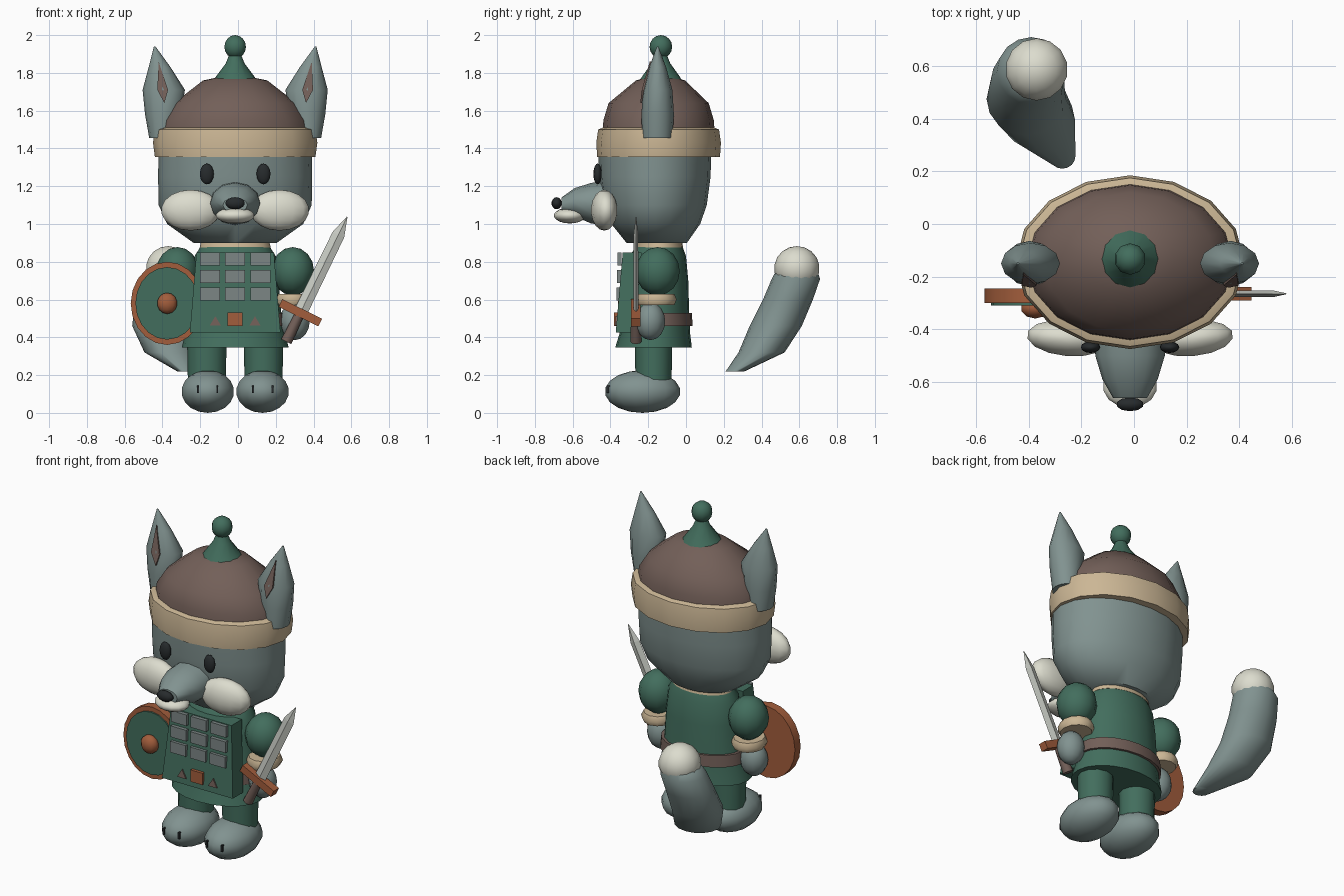
import bpy, bmesh, math
from mathutils import Matrix, Vector

if "Cube" in bpy.data.objects:
    bpy.data.objects.remove(bpy.data.objects["Cube"])

X0 = -0.015  # centre line of the figure


def mat(name, r, g, b):
    m = bpy.data.materials.new(name)
    m.diffuse_color = (r, g, b, 1)
    m.use_nodes = True
    m.node_tree.nodes["Principled BSDF"].inputs["Base Color"].default_value = m.diffuse_color
    return m


FUR = mat("grey fur", .22, .29, .28)
GREEN = mat("green cloth", .055, .155, .11)
BROWN = mat("brown leather", .17, .115, .098)
BEIGE = mat("beige trim", .60, .47, .30)
WHITE = mat("white fur", .72, .72, .62)
COPPER = mat("copper", .36, .11, .045)
BLACK = mat("black", .02, .024, .026)
STEEL = mat("grey steel", .20, .24, .235)
BLADE = mat("blade metal", .58, .60, .55)


def finish(name, bm, m, angle=40):
    bmesh.ops.recalc_face_normals(bm, faces=bm.faces)
    me = bpy.data.meshes.new(name)
    bm.to_mesh(me)
    bm.free()
    me.materials.append(m)
    ob = bpy.data.objects.new(name, me)
    bpy.context.collection.objects.link(ob)
    if angle:
        bpy.ops.object.select_all(action='DESELECT')
        ob.select_set(True)
        bpy.context.view_layer.objects.active = ob
        bpy.ops.object.shade_smooth_by_angle(angle=math.radians(angle))
    return ob


def loft(name, rings, m, n=16, axis='z', angle=50):
    """Skin ellipses (cx, cy, cz, r1, r2) standing across the given axis."""
    bm = bmesh.new()
    loops = []
    for cx, cy, cz, r1, r2 in rings:
        loop = []
        for i in range(n):
            a = 2 * math.pi * i / n
            u, v = r1 * math.cos(a), r2 * math.sin(a)
            loop.append(bm.verts.new((cx + u, cy + v, cz) if axis == 'z' else (cx + u, cy, cz + v)))
        loops.append(loop)
    for a, b in zip(loops, loops[1:]):
        for i in range(n):
            j = (i + 1) % n
            bm.faces.new((a[i], a[j], b[j], b[i]))
    bm.faces.new(loops[0])
    bm.faces.new(loops[-1])
    return finish(name, bm, m, angle)


def ball(name, c, r, m, u=14, v=9, rot=0):
    bm = bmesh.new()
    bmesh.ops.create_uvsphere(bm, u_segments=u, v_segments=v, radius=1)
    bm.transform(Matrix.Translation(c) @ Matrix.Rotation(rot, 4, 'Z') @ Matrix.Diagonal((*r, 1)))
    return finish(name, bm, m, 60)


def box(name, c, size, m):
    bm = bmesh.new()
    bmesh.ops.create_cube(bm, size=1)
    bm.transform(Matrix.Translation(c) @ Matrix.Diagonal((*size, 1)))
    return finish(name, bm, m, 0)


def slab(name, pts, depth, m):
    """Flat outline pushed back along +y."""
    bm = bmesh.new()
    f = bm.faces.new([bm.verts.new(p) for p in pts])
    ext = bmesh.ops.extrude_face_region(bm, geom=[f], use_keep_orig=True)
    bmesh.ops.translate(bm, vec=(0, depth, 0),
                        verts=[g for g in ext['geom'] if isinstance(g, bmesh.types.BMVert)])
    return finish(name, bm, m, 0)


# Head
loft("head", [(X0, -.155, .90, .22, .16), (X0, -.16, 1.0, .36, .235), (X0, -.165, 1.10, .405, .275),
              (X0, -.165, 1.25, .408, .295), (X0, -.165, 1.42, .405, .30)], FUR, 20)
loft("snout", [(X0, -.40, 1.11, .135, .115), (X0, -.50, 1.11, .132, .108), (X0, -.59, 1.115, .105, .075),
               (X0, -.66, 1.10, .065, .04)], FUR, 12, 'y')
ball("lower_muzzle", (X0, -.615, 1.045), (.105, .085, .042), WHITE)
ball("nose", (X0, -.685, 1.11), (.054, .027, .032), BLACK, 10, 7)

# Hat
HY = -.145
loft("hat_band", [(X0, HY, 1.355, .425, .325), (X0, HY, 1.43, .435, .33), (X0, HY, 1.50, .425, .32),
                  (X0, HY, 1.512, .39, .29)], BEIGE)
loft("hat_dome", [(X0, HY, 1.49, .395, .297), (X0, HY, 1.55, .385, .292), (X0, HY, 1.64, .325, .265),
                  (X0, -.135, 1.76, .17, .13), (X0, -.135, 1.785, .05, .04)], BROWN)
loft("hat_peak", [(X0, -.133, 1.75, .122, .118), (X0, -.133, 1.78, .102, .10), (X0, -.133, 1.85, .05, .05),
                  (X0, -.133, 1.90, .03, .03)], GREEN, 12)
ball("hat_bobble", (X0, -.133, 1.938), (.06, .06, .062), GREEN, 10, 8)

# Torso
loft("tunic", [(X0, -.172, .345, .283, .203), (X0, -.165, .42, .265, .187), (X0, -.155, .52, .245, .172),
               (X0, -.15, .70, .23, .162), (X0, -.15, .83, .215, .15), (X0, -.14, .885, .18, .12)], GREEN, 20)
loft("belt", [(X0, -.155, .46, .27, .19), (X0, -.155, .53, .262, .186)], BROWN, 20)
loft("collar", [(X0, -.14, .875, .188, .125), (X0, -.14, .91, .18, .118)], BEIGE, 20)
slab("front_panel", [(X0 - .205, -.335, .85), (X0 + .205, -.335, .85),
                     (X0 + .24, -.372, .425), (X0 - .24, -.372, .425)], .10, GREEN)
for r in range(3):
    for c in range(3):
        box("armour_plate", (X0 + (c - 1) * .134, -.352 - .003 * r, .815 - .093 * r), (.105, .022, .068), STEEL)
box("buckle", (X0, -.372, .495), (.08, .02, .072), COPPER)

# Paired parts
for s, side in ((-1, "right"), (1, "left")):
    def X(d):
        return X0 + s * d

    loft(side + "_ear", [(X(.385), -.152, 1.455, .07, .08), (X(.382), -.15, 1.58, .095, .086),
                         (X(.378), -.15, 1.71, .112, .078), (X(.40), -.15, 1.83, .058, .045),
                         (X(.426), -.15, 1.94, .004, .004)], FUR, 12)
    slab(side + "_inner_ear", [(X(.405), -.192, 1.86), (X(.355), -.234, 1.71),
                               (X(.375), -.242, 1.64), (X(.412), -.234, 1.71)], .04, BROWN)
    ball(side + "_eye", (X(.15), -.468, 1.265), (.037, .022, .055), BLACK, 12, 8)
    ball(side + "_cheek", (X(.235), -.433, 1.073), (.16, .07, .108), WHITE, 14, 9, s * .08)

    # Arm
    ball(side + "_sleeve", (X(.305), -.15, .75), (.113, .117, .128), GREEN, 12, 8)
    loft(side + "_cuff", [(X(.305), -.157, .572, .085, .095), (X(.305), -.157, .60, .10, .108),
                          (X(.305), -.157, .63, .085, .095)], BEIGE, 12, angle=60)
    ball(side + "_hand", (X(.315), -.188, .485), (.08, .078, .1), FUR, 12, 8)

    # Leg and foot
    loft(side + "_leg", [(X(.15), -.172, .15, .10, .095), (X(.15), -.172, .40, .105, .10)], GREEN, 12)
    ball(side + "_foot", (X(.145), -.23, .113), (.143, .2, .113), FUR)
    for d in (.095, .197):
        box("claw", (X(d), -.405, .125), (.01, .03, .04), BLACK)
    slab("panel_stud", [(X(.105 + .03), -.376, .462), (X(.105 - .03), -.376, .462), (X(.105), -.372, .512)],
         .02, BROWN)

# Shield
SX, SZ = -.375, .58
loft("shield_rim", [(SX, -.245, SZ, .193, .22), (SX, -.30, SZ, .193, .22)], COPPER, 20, 'y')
loft("shield_face", [(SX, -.29, SZ, .168, .192), (SX, -.309, SZ, .168, .192)], GREEN, 20, 'y')
ball("shield_boss", (SX, -.32, SZ), (.056, .04, .056), COPPER, 10, 7)

# Sword, built upright and then leaned outwards
blade = loft("sword_blade", [(0, 0, 0, .036, .013), (0, 0, .46, .034, .012), (0, 0, .565, .002, .002)],
             BLADE, 4, angle=0)
guard = box("sword_guard", (0, 0, 0), (.235, .05, .045), COPPER)
grip = loft("sword_grip", [(0, 0, -.17, .03, .03), (0, 0, 0, .025, .025)], BROWN, 8)
for ob in (blade, guard, grip):
    ob.location = (.33, -.265, .53)
    ob.rotation_euler.y = math.radians(26)

# Tail
loft("tail", [(-.272, .26, .22, .05, .05), (-.36, .40, .32, .135, .122), (-.41, .475, .46, .15, .138),
              (-.405, .54, .60, .14, .132), (-.39, .582, .71, .13, .128), (-.375, .587, .77, .10, .10)],
     FUR, 16, angle=60)
ball("tail_tip", (-.37, .587, .765), (.12, .12, .118), WHITE, 14, 9)
